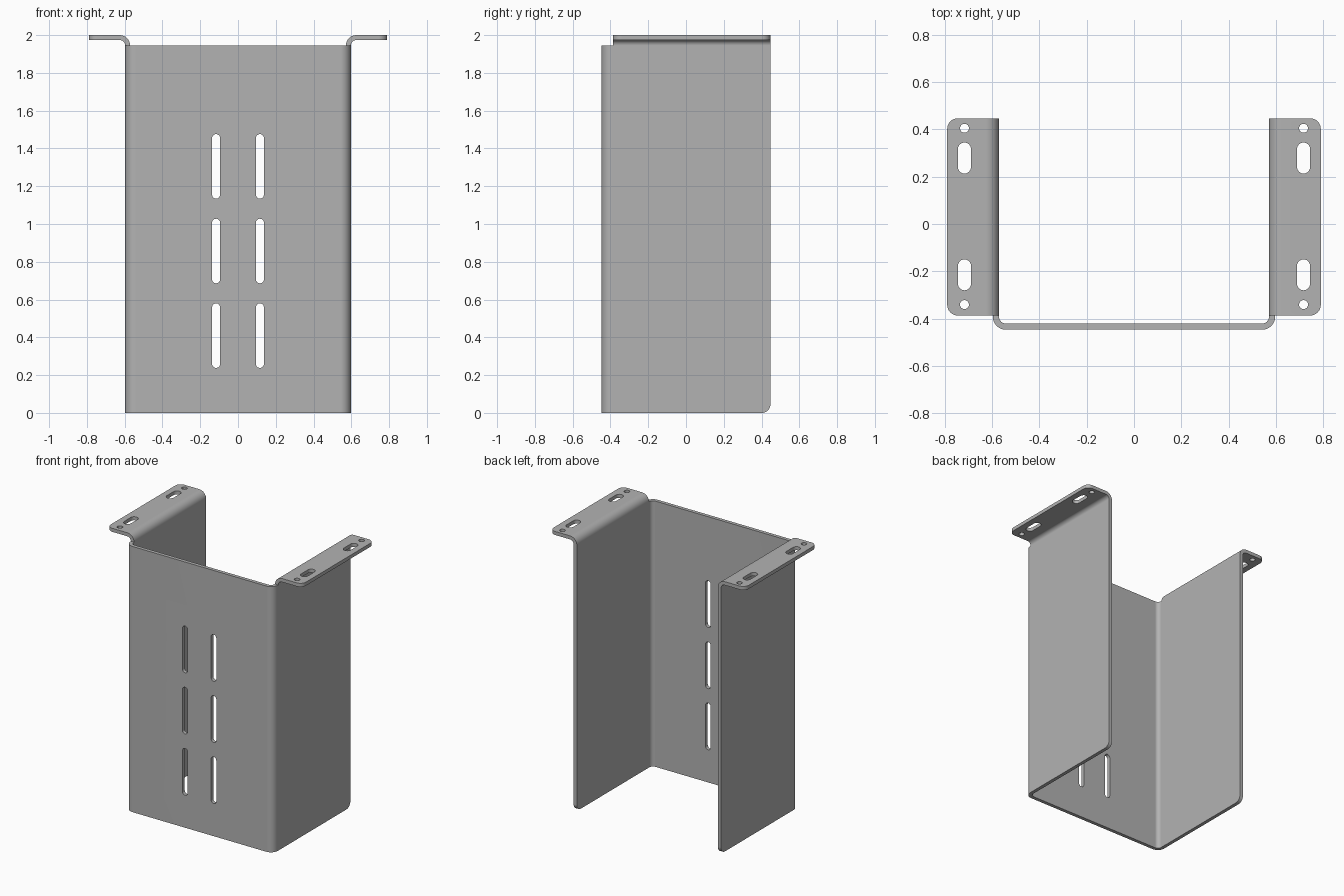
import bpy, bmesh
from math import cos, sin, radians
from mathutils import Vector

default = bpy.data.objects.get("Cube")
if default:
    bpy.data.objects.remove(default)

W, D, H = 0.597, 0.447, 2.0     # wall outside half width, half depth, height
T, R = 0.026, 0.055             # sheet thickness, outside bend radius
EDGE, FRONT = 0.79, -0.387      # flange outer edge and front end
TOP = H - R                     # height of the walls below the flange bend

steel = bpy.data.materials.new("grey steel")
steel.use_nodes = True
grey = (0.45, 0.45, 0.45, 1)
steel.diffuse_color = grey
steel.node_tree.nodes["Principled BSDF"].inputs["Base Color"].default_value = grey


def arc(cx, cy, r, start, end, n=8):
    angles = [radians(start + (end - start) * i / n) for i in range(n + 1)]
    return [(cx + r * cos(a), cy + r * sin(a)) for a in angles]


def prism(bm, points, along):
    """Extrude a closed outline of 3D points along a vector."""
    face = bm.faces.new([bm.verts.new(p) for p in points])
    new = bmesh.ops.extrude_face_region(bm, geom=[face])["geom"]
    bmesh.ops.translate(bm, vec=Vector(along),
                        verts=[v for v in new if isinstance(v, bmesh.types.BMVert)])


def round_corners(bm, rule, radius):
    edges = [e for e in bm.edges if all(rule(v.co) for v in e.verts)]
    bmesh.ops.bevel(bm, geom=edges, offset=radius, segments=8,
                    profile=0.5, affect='EDGES')


def finish(name, bm):
    bmesh.ops.recalc_face_normals(bm, faces=bm.faces[:])
    mesh = bpy.data.meshes.new(name)
    bm.to_mesh(mesh)
    bm.free()
    mesh.materials.append(steel)
    ob = bpy.data.objects.new(name, mesh)
    bpy.context.collection.objects.link(ob)
    return ob


def combine(target, other, operation):
    mod = target.modifiers.new(operation.lower(), 'BOOLEAN')
    mod.operation, mod.solver, mod.object = operation, 'EXACT', other
    bpy.context.view_layer.objects.active = target
    bpy.ops.object.modifier_apply(modifier=mod.name)
    bpy.data.objects.remove(other)


def slot(width, length):
    """Outline of a round-ended slot, long in its second axis."""
    r, h = width / 2, (length - width) / 2
    return arc(0, h, r, 0, 180, 12) + arc(0, -h, r, 180, 360, 12)


# Bent channel: front panel and two side walls
outer = [(W, D)] + arc(W - R, R - D, R, 0, -90)
inner = [(W - T, D)] + arc(W - R, R - D, R - T, 0, -90)
mirrored = lambda pts: [(-x, y) for x, y in pts]
outline = outer + mirrored(outer)[::-1] + mirrored(inner) + inner[::-1]
bm = bmesh.new()
prism(bm, [(x, y, 0) for x, y in outline], (0, 0, TOP))
round_corners(bm, lambda c: c.y > D - 0.001 and c.z < 0.001, 0.045)
bracket = finish("channel_bracket", bm)

# Mounting flanges bent outward from the side walls
cx = W - T + R
section = (arc(cx, TOP, R, 180, 90) + [(EDGE, H), (EDGE, H - T)]
           + arc(cx, TOP, R - T, 90, 180))
for side in (1, -1):
    bm = bmesh.new()
    prism(bm, [(side * x, FRONT, z) for x, z in section], (0, D - FRONT, 0))
    for end in (FRONT, D):
        round_corners(bm, lambda c: abs(c.x) > EDGE - 0.001
                      and abs(c.y - end) < 0.001, 0.045)
    combine(bracket, finish("mounting_flange", bm), 'UNION')

# Cutters for the slots and holes
bm = bmesh.new()
for side in (1, -1):
    for z in (0.409, 0.857, 1.305):
        prism(bm, [(side * 0.116 + u, -D - 0.1, z + v) for u, v in slot(0.042, 0.342)],
              (0, 0.2, 0))
    for y in (0.279, -0.215):
        prism(bm, [(side * 0.717 + u, y + v, H - 0.1) for u, v in slot(0.055, 0.131)],
              (0, 0, 0.2))
    for y in (0.405, -0.341):
        prism(bm, [(side * 0.717 + u, y + v, H - 0.1) for u, v in arc(0, 0, 0.019, 0, 345, 23)],
              (0, 0, 0.2))
cutter = finish("slot_cutter", bm)
cutter.hide_render = True
combine(bracket, cutter, 'DIFFERENCE')

# Smooth bends, crisp edges
bpy.ops.object.select_all(action='DESELECT')
bracket.select_set(True)
bpy.context.view_layer.objects.active = bracket
bpy.ops.object.shade_smooth_by_angle(angle=radians(30))
weighted = bracket.modifiers.new("weighted normals", 'WEIGHTED_NORMAL')
weighted.keep_sharp = True
